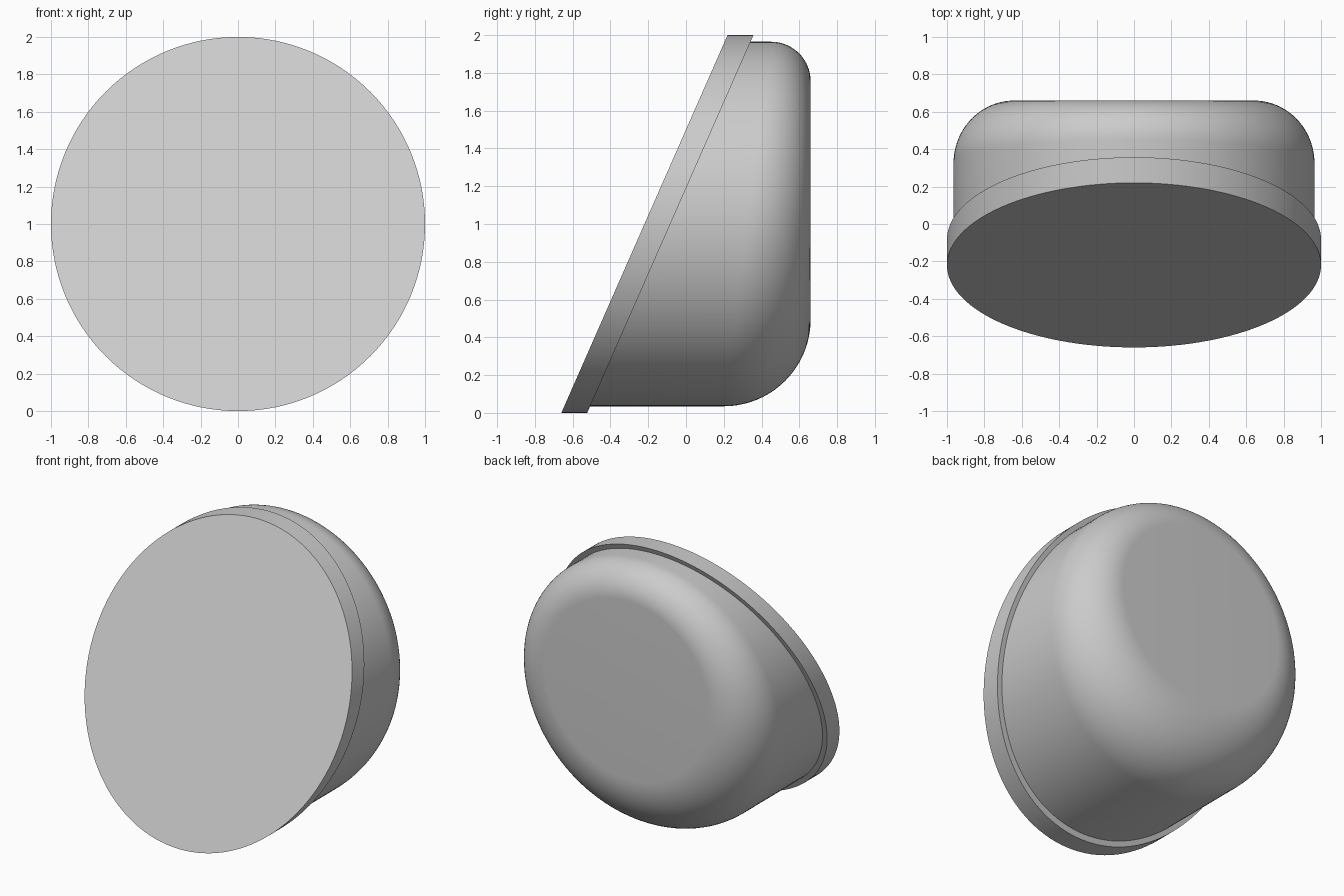
import bpy, bmesh, math

if "Cube" in bpy.data.objects:
    bpy.data.objects.remove(bpy.data.objects["Cube"])

N = 128          # sides around the round outline
BACK = 0.66      # flat rear plane


def front_y(z):
    # slanted front plane
    return -0.66 + 0.44 * z


def skin(name, ring_fn, count, mat):
    """Skin closed rings; ring_fn(k, angle) gives the point of ring k."""
    bm = bmesh.new()
    rings = [[bm.verts.new(ring_fn(k, 2 * math.pi * i / N)) for i in range(N)]
             for k in range(count)]
    for a, b in zip(rings, rings[1:]):
        for i in range(N):
            j = (i + 1) % N
            bm.faces.new((a[i], a[j], b[j], b[i]))
    bm.faces.new(rings[0])
    bm.faces.new(rings[-1])
    bmesh.ops.recalc_face_normals(bm, faces=bm.faces[:])
    me = bpy.data.meshes.new(name)
    bm.to_mesh(me)
    bm.free()
    me.materials.append(mat)
    ob = bpy.data.objects.new(name, me)
    bpy.context.collection.objects.link(ob)
    bpy.ops.object.select_all(action='DESELECT')
    ob.select_set(True)
    bpy.context.view_layer.objects.active = ob
    bpy.ops.object.shade_smooth_by_angle(angle=math.radians(30))
    return ob


grey = bpy.data.materials.new("light_grey")
grey.diffuse_color = (0.6, 0.6, 0.6, 1)
grey.use_nodes = True
grey.node_tree.nodes["Principled BSDF"].inputs["Base Color"].default_value = grey.diffuse_color


# Front rim: slanted disc with a round outline seen from the front
def rim_point(k, a):
    z = 1 + math.sin(a)
    return (math.cos(a), front_y(z) + 0.137 * k, z)


skin("front_rim", rim_point, 2, grey)

# Rear body: straight walls, rear edge rounding grows towards the bottom
STEPS = 20
R = 0.965


def body_point(k, a):
    c, s = math.cos(a), math.sin(a)
    if k == 0:
        z = 1 + R * s
        return (R * c, front_y(z) + 0.06, z)
    r = 0.335 - 0.125 * s
    t = math.pi / 2 * (k - 1) / STEPS
    rad = R - r + r * math.cos(t)
    return (rad * c, BACK - r + r * math.sin(t), 1 + rad * s)


skin("rear_body", body_point, STEPS + 2, grey)
